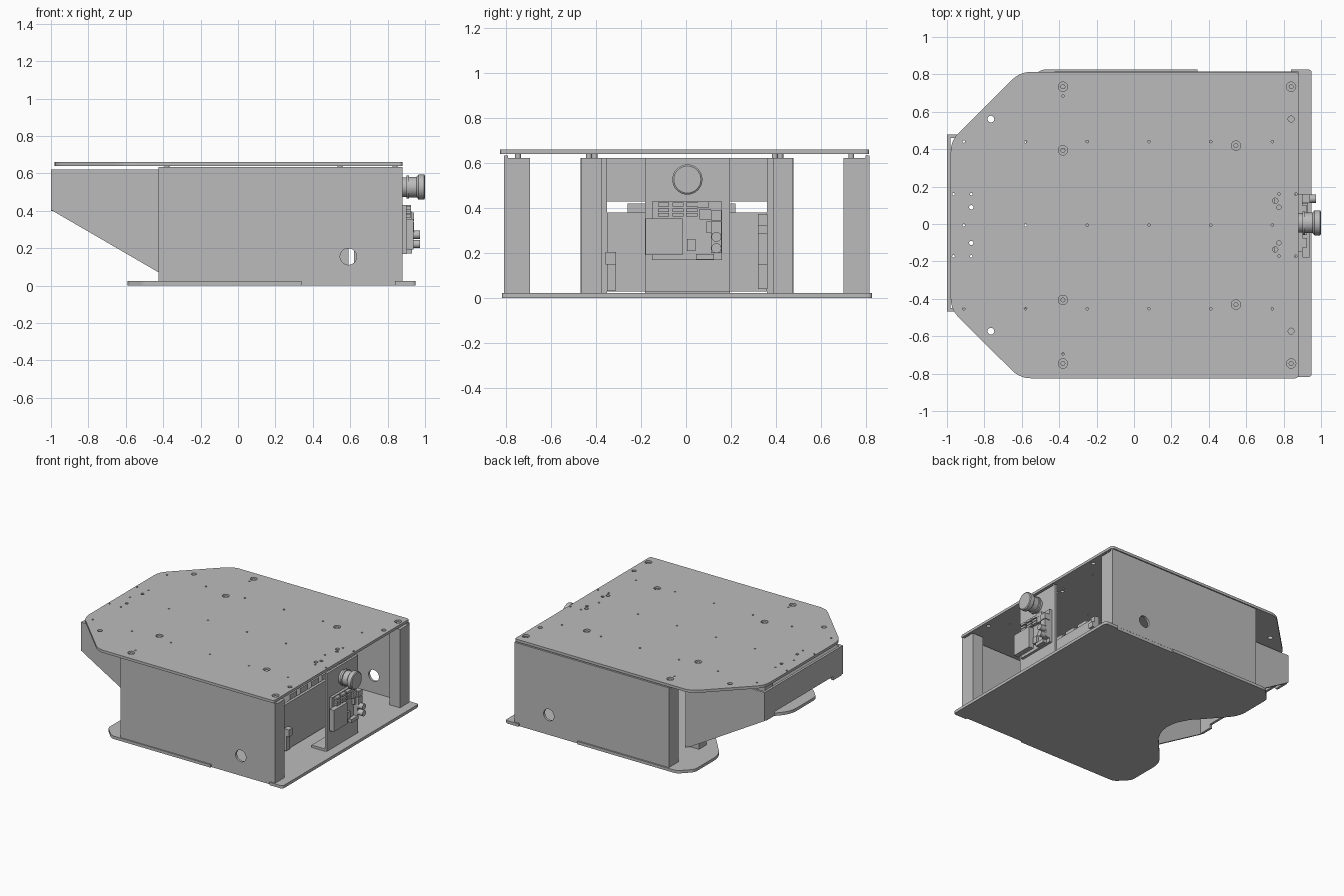
import bpy, bmesh, math
from mathutils import Matrix, Vector

if "Cube" in bpy.data.objects:
    bpy.data.objects.remove(bpy.data.objects["Cube"])

grey = bpy.data.materials.new("plain grey")
grey.diffuse_color = (0.5, 0.5, 0.5, 1)
grey.use_nodes = True
grey.node_tree.nodes["Principled BSDF"].inputs["Base Color"].default_value = grey.diffuse_color


def add_mesh(name, mesh):
    mesh.materials.clear()
    mesh.materials.append(grey)
    ob = bpy.data.objects.new(name, mesh)
    bpy.context.collection.objects.link(ob)
    return ob


def box(name, x0, x1, y0, y1, z0, z1):
    bm = bmesh.new()
    bmesh.ops.create_cube(bm, size=1)
    for v in bm.verts:
        v.co = Vector(((x0 + x1) / 2 + v.co.x * (x1 - x0),
                       (y0 + y1) / 2 + v.co.y * (y1 - y0),
                       (z0 + z1) / 2 + v.co.z * (z1 - z0)))
    me = bpy.data.meshes.new(name)
    bm.to_mesh(me)
    bm.free()
    return add_mesh(name, me)


def turned(name, profile, matrix, n=32):
    """Closed solid of revolution about local z from (radius, height) pairs."""
    bm = bmesh.new()
    rings = [[bm.verts.new((r * math.cos(math.tau * i / n), r * math.sin(math.tau * i / n), h))
              for i in range(n)] for r, h in profile]
    for a, b in zip(rings, rings[1:]):
        for i in range(n):
            bm.faces.new((a[i], a[(i + 1) % n], b[(i + 1) % n], b[i]))
    bm.faces.new(rings[0][::-1])
    bm.faces.new(rings[-1])
    bm.transform(matrix)
    me = bpy.data.meshes.new(name)
    bm.to_mesh(me)
    bm.free()
    ob = add_mesh(name, me)
    bpy.context.view_layer.objects.active = ob
    ob.select_set(True)
    bpy.ops.object.shade_smooth_by_angle(angle=math.radians(35))
    ob.select_set(False)
    return ob


def rounded(points, radii, steps=5):
    """Round polygon corners with quadratic fillets."""
    out = []
    for i, p in enumerate(points):
        p, r = Vector(p), radii[i] if isinstance(radii, list) else radii
        if r == 0:
            out.append(p)
            continue
        a = p + (Vector(points[i - 1]) - p).normalized() * r
        b = p + (Vector(points[(i + 1) % len(points)]) - p).normalized() * r
        for k in range(steps + 1):
            t = k / steps
            out.append(a * (1 - t) ** 2 + p * 2 * t * (1 - t) + b * t * t)
    return out


def plate(name, outline, thick, matrix, holes=()):
    """Flat sheet with round holes (x, y, radius), centred on its thickness."""
    cu = bpy.data.curves.new(name, 'CURVE')
    cu.dimensions, cu.fill_mode, cu.extrude = '2D', 'BOTH', thick / 2
    loops = [outline]
    for x, y, r in holes:
        n = 28 if r > 0.012 else 10
        loops.append([(x + r * math.cos(math.tau * i / n), y + r * math.sin(math.tau * i / n))
                      for i in range(n)])
    for loop in loops:
        s = cu.splines.new('POLY')
        s.points.add(len(loop) - 1)
        for q, p in zip(s.points, loop):
            q.co = (p[0], p[1], 0, 1)
        s.use_cyclic_u = True
    tmp = bpy.data.objects.new(name + "_curve", cu)
    bpy.context.collection.objects.link(tmp)
    dg = bpy.context.evaluated_depsgraph_get()
    me = bpy.data.meshes.new_from_object(tmp.evaluated_get(dg))
    bpy.data.objects.remove(tmp)
    bm = bmesh.new()
    bm.from_mesh(me)
    bmesh.ops.remove_doubles(bm, verts=bm.verts, dist=1e-5)
    bm.transform(matrix)
    bmesh.ops.recalc_face_normals(bm, faces=bm.faces)
    for f in bm.faces:
        f.smooth = False
    bm.to_mesh(me)
    bm.free()
    me.name = name
    return add_mesh(name, me)


def upright(y):
    return Matrix.Translation((0, y, 0)) @ Matrix.Rotation(math.pi / 2, 4, 'X')


along_x = Matrix.Rotation(math.pi / 2, 4, 'Y')

# Top plate with screw holes and small pilot holes
c = -0.006
screws = [(x, c + s * y) for x, y in ((-0.38, 0.74), (0.84, 0.74), (-0.38, 0.40), (0.545, 0.425))
          for s in (-1, 1)]
holes = [(x, y, 0.025) for x, y in screws]
holes += [(x, c + s * 0.447, 0.007) for x in (-0.91, -0.58, -0.25, 0.08, 0.41, 0.74) for s in (-1, 1)]
holes += [(x, c, 0.007) for x in (-0.91, -0.58, -0.25, 0.08, 0.41, 0.74)]
for s in (-1, 1):
    holes += [(-0.765, c + s * 0.567, 0.018), (0.84, c + s * 0.567, 0.016),
              (-0.38, c + s * 0.69, 0.007), (-0.965, c + s * 0.166, 0.007),
              (-0.87, c + s * 0.166, 0.007), (-0.87, c + s * 0.095, 0.012),
              (0.775, c + s * 0.095, 0.012), (0.775, c + s * 0.166, 0.007),
              (0.755, c + s * 0.13, 0.014), (0.865, c + s * 0.166, 0.007)]
top = [(0.88, -0.825), (0.88, 0.813), (-0.61, 0.813), (-0.98, 0.445), (-0.98, -0.457), (-0.61, -0.825)]
plate("top_plate", rounded(top, [0.02, 0.02, 0.06, 0.06, 0.06, 0.06]), 0.02,
      Matrix.Translation((0, 0, 0.65)), holes)
for x, y in screws:
    turned("plate_screw", [(0.013, 0.60), (0.013, 0.652)], Matrix.Translation((x, y, 0)), 16)

# Bottom plate with stepped long edges and a round bay at the left end
half = [(0.95, 0.822), (0.84, 0.822), (0.84, 0.810), (0.34, 0.810), (0.34, 0.822), (-0.50, 0.822),
        (-0.59, 0.73), (-0.59, 0.43), (-0.43, 0.245), (-0.36, 0.17), (-0.315, 0.085)]
radii = [0.02, 0, 0, 0, 0, 0.03, 0.03, 0.07, 0.03, 0.03, 0.03]
base = half + [(-0.30, 0)] + [(x, -y) for x, y in reversed(half)]
plate("bottom_plate", rounded([(x, y + 0.004) for x, y in base], radii + [0.03] + radii[::-1]),
      0.022, Matrix.Translation((0, 0, 0.013)))

# Long side walls with a round port
wall = [(-0.425, 0.024), (0.88, 0.024), (0.88, 0.633), (-0.425, 0.633)]
for name, y in (("front_wall", -0.80), ("back_wall", 0.806)):
    plate(name, wall, 0.018, upright(y), [(0.59, 0.155, 0.044)])

# Square posts: four at the corners, four inside
for s in (-1, 1):
    for x in (-0.38, 0.835):
        box("corner_post", x - 0.045, x + 0.045, *sorted((0.003 + s * 0.696, 0.003 + s * 0.795)), 0.024, 0.622)
    for x, y in ((-0.38, 0.40), (0.545, 0.426)):
        box("inner_post", x - 0.045, x + 0.045, 0.005 + s * y - 0.045, 0.005 + s * y + 0.045, 0.024, 0.622)

# Tapered nose: two sloping cheeks and an end panel
cheek = [(-1.0, 0.622), (-0.33, 0.622), (-0.33, 0.024), (-0.38, 0.045), (-1.0, 0.405)]
for name, y in (("front_cheek", -0.459), ("back_cheek", 0.469)):
    plate(name, cheek, 0.018, upright(y))
box("nose_panel", -1.0, -0.982, -0.467, 0.478, 0.43, 0.622)
for y in (-0.45, 0.36):
    box("nose_lip", -1.0, -0.982, y, y + 0.1, 0.40, 0.43)

# Inner electronics: carrier panel, small blocks and cable stacks
box("carrier_panel", 0.62, 0.64, -0.35, 0.36, 0.03, 0.38)
for y in (-0.26, -0.13, 0.0, 0.13):
    box("carrier_block", 0.52, 0.62, y, y + 0.09, 0.34, 0.42)
box("side_block", 0.64, 0.68, -0.357, -0.31, 0.15, 0.205)
box("side_strip", 0.64, 0.655, -0.35, -0.31, 0.035, 0.15)
for z0, z1, d in ((0.04, 0.15, 0.03), (0.15, 0.285, 0.02), (0.285, 0.325, 0.04), (0.325, 0.375, 0.02)):
    box("stack_block", 0.64, 0.64 + d, 0.32, 0.362, z0, z1)

# Bent end panel that carries the camera and circuit board
box("camera_panel", 0.862, 0.88, -0.183, 0.195, 0.028, 0.622)
box("camera_panel_foot", 0.75, 0.862, -0.183, 0.195, 0.024, 0.042)

# Camera barrel
turned("camera", [(0.052, 0.88), (0.052, 0.90), (0.062, 0.90), (0.062, 0.915), (0.055, 0.915),
                  (0.055, 0.955), (0.067, 0.965), (0.067, 0.995), (0.06, 1.0)],
       Matrix.Translation((0, 0.006, 0.527)) @ along_x)

# Circuit board with its components
box("circuit_board", 0.88, 0.90, -0.15, 0.16, 0.17, 0.43)
box("board_main_block", 0.90, 0.938, -0.18, -0.016, 0.192, 0.355)
for y in (-0.125, -0.06, 0.0):
    for z in (0.363, 0.383, 0.408):
        box("board_header", 0.90, 0.925, y, y + 0.05, z, z + 0.016)
for y0, y1, z0, z1, d in ((0.06, 0.11, 0.35, 0.395, 0.03), (0.112, 0.158, 0.345, 0.39, 0.04),
                          (0.09, 0.11, 0.29, 0.34, 0.02), (0.005, 0.042, 0.21, 0.262, 0.02),
                          (0.045, 0.125, 0.172, 0.197, 0.03), (0.112, 0.158, 0.285, 0.34, 0.04),
                          (0.112, 0.158, 0.2, 0.285, 0.03), (0.05, 0.1, 0.40, 0.43, 0.025)):
    box("board_part", 0.90, 0.90 + d, y0, y1, z0, z1)
for z in (0.222, 0.272):
    turned("board_socket", [(0.022, 0.92), (0.022, 0.972)],
           Matrix.Translation((0, 0.135, z)) @ along_x, 20)
